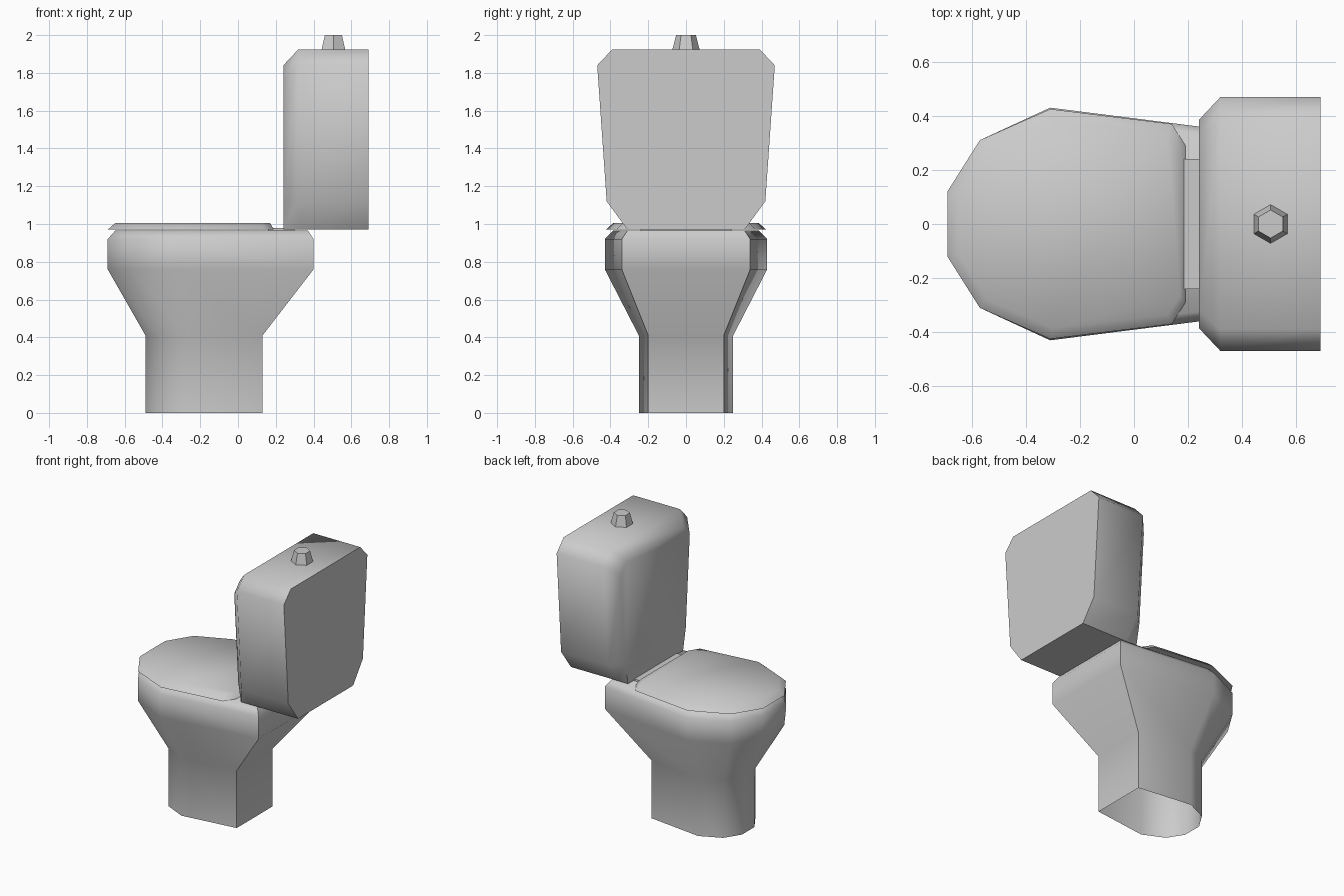
import bpy
import bmesh
import math

cube = bpy.data.objects.get("Cube")
if cube:
    bpy.data.objects.remove(cube)

grey = bpy.data.materials.new("ceramic grey")
COLOUR = (0.6, 0.6, 0.6, 1)
grey.use_nodes = True
grey.diffuse_color = COLOUR
grey.node_tree.nodes["Principled BSDF"].inputs["Base Color"].default_value = COLOUR


def loft(name, rings, cap_start=True, cap_end=True):
    """Skin a list of equal-length point rings and shade the result."""
    bm = bmesh.new()
    loops = [[bm.verts.new(p) for p in ring] for ring in rings]
    n = len(loops[0])
    for low, high in zip(loops, loops[1:]):
        for i in range(n):
            j = (i + 1) % n
            bm.faces.new((low[i], low[j], high[j], high[i]))
    if cap_start:
        bm.faces.new(loops[0][::-1])
    if cap_end:
        bm.faces.new(loops[-1])
    bmesh.ops.recalc_face_normals(bm, faces=bm.faces)
    mesh = bpy.data.meshes.new(name)
    bm.to_mesh(mesh)
    bm.free()
    obj = bpy.data.objects.new(name, mesh)
    bpy.context.collection.objects.link(obj)
    mesh.materials.append(grey)
    bpy.ops.object.select_all(action='DESELECT')
    obj.select_set(True)
    bpy.context.view_layer.objects.active = obj
    bpy.ops.object.shade_smooth_by_angle(angle=math.radians(50))
    return obj


def mirrored(half):
    """Close a half outline (side, along) by mirroring its side value."""
    return half + [(a, -b) for a, b in reversed(half)]


def level(half, z):
    return [(x, y, z) for x, y in mirrored(half)]


def upright(half, x):
    return [(x, y, z) for z, y in mirrored(half)]


# Pedestal and bowl: narrow foot flaring to a wide rim, open underneath
foot = [(-0.49, 0.07), (-0.42, 0.18), (-0.27, 0.25), (0.13, 0.20)]
rim = [(-0.69, 0.12), (-0.57, 0.31), (-0.31, 0.43), (0.40, 0.34)]
rim_top = [(-0.65, 0.11), (-0.54, 0.28), (-0.30, 0.385), (0.37, 0.31)]
loft("bowl", [level(foot, 0), level(foot, 0.41), level(rim, 0.76),
              level(rim, 0.92), level(rim_top, 0.965)], cap_start=False)

# Lid with a sloping edge
lid = [(-0.69, 0.12), (-0.57, 0.31), (-0.31, 0.425), (0.14, 0.37), (0.19, 0.29)]
lid_top = [(-0.65, 0.11), (-0.545, 0.28), (-0.30, 0.385), (0.125, 0.335), (0.17, 0.265)]
loft("lid", [level(lid, 0.97), level(lid_top, 1.005)])

# Hinge strip joining the lid to the tank
hinge = [(0.16, 0.24), (0.30, 0.24)]
loft("hinge_strip", [level(hinge, 0.955), level(hinge, 0.978)])

# Tank: flat back, chamfered front, tapering towards its base
tank = [(1.925, 0.39), (1.84, 0.47), (1.12, 0.42), (0.97, 0.31)]
tank_front = [(1.84, 0.32), (1.77, 0.385), (1.12, 0.34), (0.97, 0.31)]
loft("tank", [upright(tank_front, 0.24), upright(tank, 0.32), upright(tank, 0.69)])


# Six-sided flush button
def hexagon(radius, z):
    return [(0.505 + radius * math.sin(i * math.pi / 3),
             radius * math.cos(i * math.pi / 3), z) for i in range(6)]


loft("flush_button", [hexagon(0.073, 1.92), hexagon(0.052, 2.0)])
